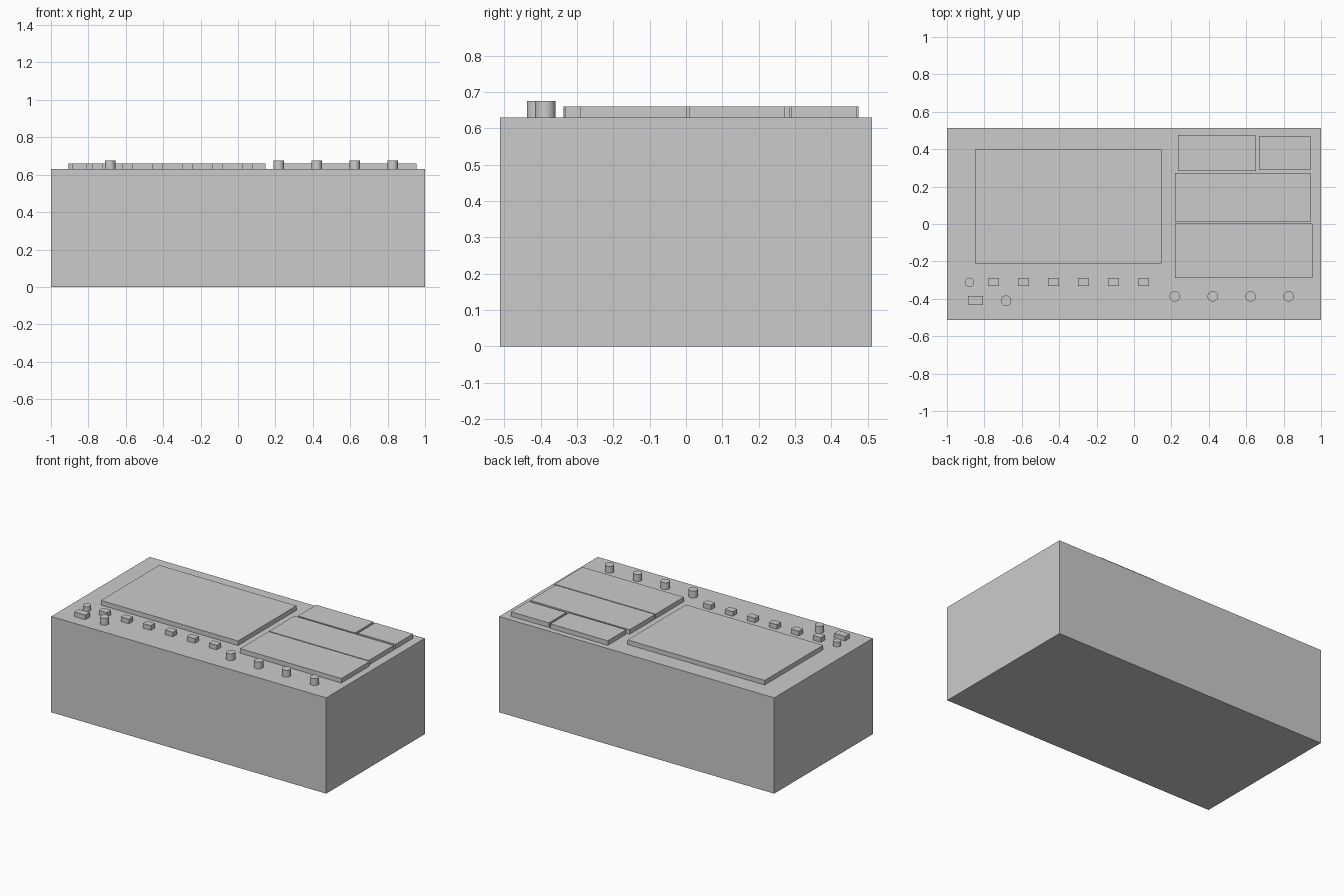
import bpy

if "Cube" in bpy.data.objects:
    bpy.data.objects.remove(bpy.data.objects["Cube"])

DECK = 0.63  # height of the cabinet top


def box(name, x0, x1, y0, y1, z0, z1):
    bpy.ops.mesh.primitive_cube_add(
        size=1, location=((x0 + x1) / 2, (y0 + y1) / 2, (z0 + z1) / 2))
    ob = bpy.context.object
    ob.name = name
    ob.scale = (x1 - x0, y1 - y0, z1 - z0)
    bpy.ops.object.transform_apply(location=False, rotation=False, scale=True)
    return ob


def button(name, x, y, w, d, h=0.03):
    return box(name, x - w / 2, x + w / 2, y - d / 2, y + d / 2, DECK, DECK + h)


def knob(name, x, y, r, h):
    bpy.ops.mesh.primitive_cylinder_add(
        vertices=24, radius=r, depth=h, location=(x, y, DECK + h / 2))
    bpy.context.object.name = name
    bpy.ops.object.shade_smooth_by_angle()


# Cabinet body
box("cabinet", -1, 1, -0.512, 0.512, 0, DECK)

# Raised panels on the top
panels = {
    "display_panel": (-0.85, 0.147, -0.21, 0.397),
    "upper_left_panel": (0.236, 0.653, 0.284, 0.475),
    "upper_right_panel": (0.668, 0.943, 0.289, 0.47),
    "middle_panel": (0.219, 0.943, 0.01, 0.273),
    "lower_panel": (0.219, 0.955, -0.29, 0.003),
}
for name, (x0, x1, y0, y1) in panels.items():
    box(name, x0, x1, y0, y1, DECK, DECK + 0.03)

# Row of small buttons below the display
for i in range(6):
    button(f"button_{i + 1}", -0.75 + 0.16 * i, -0.31, 0.058, 0.045)

# Wide switch and round controls at the left
button("wide_switch", -0.847, -0.41, 0.08, 0.048)
knob("power_button", -0.88, -0.312, 0.025, 0.03)
knob("left_knob", -0.684, -0.41, 0.028, 0.045)

# Row of knobs at the right
for i in range(4):
    knob(f"right_knob_{i + 1}", 0.218 + 0.203 * i, -0.387, 0.028, 0.045)
